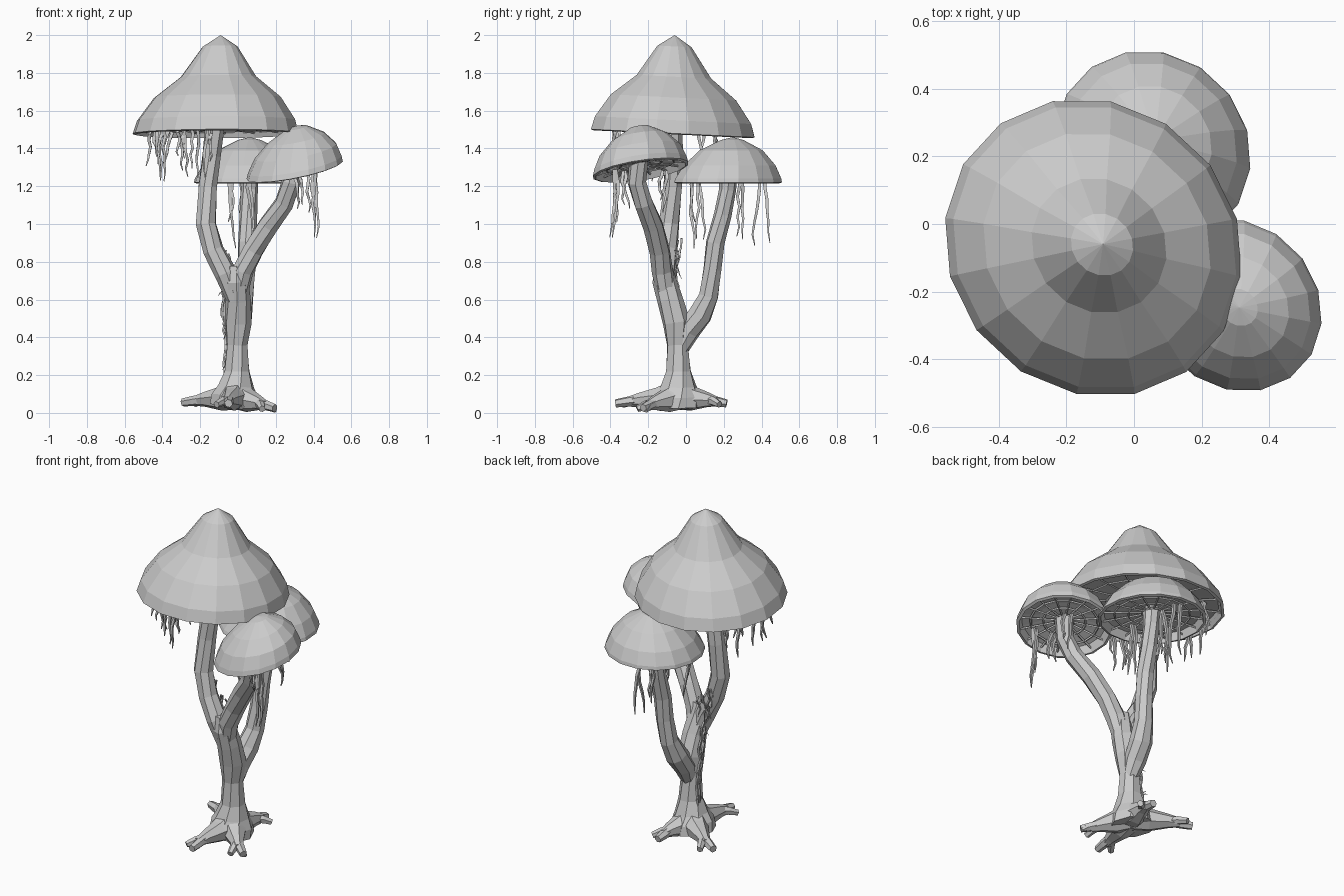
import bpy, bmesh, math, random
from mathutils import Vector

if "Cube" in bpy.data.objects:
    bpy.data.objects.remove(bpy.data.objects["Cube"])

random.seed(4)


def finish(name, bm):
    bmesh.ops.recalc_face_normals(bm, faces=bm.faces)
    me = bpy.data.meshes.new(name)
    bm.to_mesh(me)
    bm.free()
    ob = bpy.data.objects.new(name, me)
    bpy.context.collection.objects.link(ob)
    return ob


def add_tube(bm, pts, radii, sides=8, twist=0.0):
    """Sweep a tapering polygon along a path of points."""
    pts = [Vector(p) for p in pts]
    u = None
    prev = None
    for i, p in enumerate(pts):
        t = (pts[min(i + 1, len(pts) - 1)] - pts[max(i - 1, 0)]).normalized()
        if u is None:
            u = t.orthogonal()
        u = (u - t * u.dot(t)).normalized()
        v = t.cross(u)
        ring = []
        for k in range(sides):
            a = math.tau * k / sides + twist * i
            ring.append(bm.verts.new(p + (u * math.cos(a) + v * math.sin(a)) * radii[i]))
        if prev:
            for k in range(sides):
                n = (k + 1) % sides
                bm.faces.new((prev[k], prev[n], ring[n], ring[k]))
        else:
            bm.faces.new(ring[::-1])
        prev = ring
    bm.faces.new(prev)


def lathe(profile, centre, slope, lean, oval, sides=16, start=-9):
    """Revolve (radius, height) points into a diagonal oval, then shear into a tilted cap."""
    bm = bmesh.new()
    prev = None
    for r, h in profile:
        count = 1 if r == 0 else sides
        ring = []
        for k in range(count):
            a = math.radians(start) + math.tau * k / sides
            p = r * math.cos(a - math.pi / 4) * oval[0]
            q = r * math.sin(a - math.pi / 4) * oval[1]
            x, y = (p - q) * math.sqrt(.5), (p + q) * math.sqrt(.5)
            z = h + slope[0] * x + slope[1] * y
            ring.append(bm.verts.new(Vector(centre) + Vector((x + lean[0] * h, y + lean[1] * h, z))))
        if prev:
            for k in range(sides):
                n = (k + 1) % sides
                loop = [prev[k % len(prev)], prev[n % len(prev)], ring[n % count], ring[k % count]]
                bm.faces.new(list(dict.fromkeys(loop)))
        prev = ring
    return bm


def mushroom_cap(name, centre, outer, slope, lean, oval):
    # Closed shell with a recessed underside
    r = outer[-1][0]
    under = [(r - 0.015, -0.005), (r - 0.03, 0.04), (r * 0.5, 0.055), (0, 0.06)]
    finish(name, lathe(outer + under, centre, slope, lean, oval))
    # Gill web of radial and ring struts
    web = [(r * f, 0.02 + 0.02 * (1 - f)) for f in (0.96, 0.70, 0.44, 0.2)]
    ob = finish(name + "_gill_web", lathe(web, centre, slope, lean, oval))
    mod = ob.modifiers.new("struts", "WIREFRAME")
    mod.thickness = 0.013


# Caps
mushroom_cap("large_cap", (-0.12, -0.07, 1.48),
             [(0, 0.52), (0.092, 0.46), (0.2, 0.30), (0.337, 0.19), (0.42, 0.07), (0.44, 0)],
             (0, -0.05), (0.055, 0.02), (.96, 1.045))
mushroom_cap("front_cap", (0.30, -0.24, 1.285),
             [(0, 0.235), (0.055, 0.225), (0.15, 0.17), (0.217, 0.10), (0.248, 0.03), (0.255, 0)],
             (0.21, 0.17), (0.05, -0.03), (.945, 1.06))
mushroom_cap("back_cap", (0.055, 0.222, 1.22),
             [(0, 0.24), (0.06, 0.225), (0.17, 0.17), (0.247, 0.09), (0.285, 0.02), (0.29, 0)],
             (0, 0.0), (0.03, 0.10), (.96, 1.045))

# Trunk and three limbs: each point is x, y, z, radius
stems = {
    "trunk": [(-.02, -.04, .035, .13), (-.015, -.04, .09, .125), (-.01, -.04, .14, .098),
              (-.005, -.04, .22, .07), (-.005, -.045, .36, .058), (0, -.05, .48, .074),
              (0, -.085, .60, .068), (-.01, -.115, .70, .064), (-.015, -.12, .78, .045)],
    "large_cap_limb": [(-.01, -.10, .60, .05), (-.065, -.11, .74, .06), (-.13, -.10, .86, .056),
                       (-.17, -.09, 1.0, .056), (-.16, -.07, 1.2, .052), (-.14, -.065, 1.36, .05),
                       (-.12, -.07, 1.54, .052)],
    "front_cap_limb": [(0, -.10, .62, .05), (.025, -.125, .75, .057), (.08, -.14, .86, .056),
                       (.16, -.175, .99, .056), (.245, -.225, 1.11, .052), (.28, -.26, 1.22, .05),
                       (.30, -.25, 1.34, .05)],
    "back_cap_limb": [(0, -.03, .34, .045), (0, .01, .43, .062), (.012, .075, .52, .065),
                      (.03, .12, .62, .054), (.045, .14, .76, .05), (.05, .155, .90, .05),
                      (.055, .195, 1.05, .047), (.06, .22, 1.18, .045), (.062, .225, 1.28, .05)],
}
for name, pts in stems.items():
    bm = bmesh.new()
    add_tube(bm, [p[:3] for p in pts], [p[3] for p in pts], 8, 0.12)
    finish(name, bm)

# Spreading roots, each forked into two stubby toes
for name, tip, z in (("front_root", (-.07, -.37), .05), ("right_root", (.18, -.24), .025),
                     ("back_root", (.06, .21), .05), ("left_root", (-.28, .17), .055)):
    bm = bmesh.new()
    base = Vector((-.01, -.04, .10))
    end = Vector((tip[0], tip[1], z))
    d = end - base
    side = Vector((-d.y, d.x, 0)).normalized()
    knee = base + d * 0.62
    add_tube(bm, [base, base + d * 0.32 - Vector((0, 0, .01)), knee, base + d * 0.8],
             [.085, .064, .04, .027], 7)
    add_tube(bm, [knee, base + d * 0.82 + side * .012, end + side * .02], [.03, .027, .022], 6)
    add_tube(bm, [knee, base + d * 0.78 - side * .025, base + d * 0.92 - side * .05 - Vector((0, 0, .01))],
             [.028, .024, .018], 6)
    finish(name, bm)

# Small downward spur that touches the ground
bm = bmesh.new()
add_tube(bm, [(.12, -.17, .05), (.17, -.20, .03), (.20, -.21, .008)], [.03, .02, .009], 6)
finish("root_spur", bm)


def strand(bm, x, y, top, length, r):
    n = 6
    pts = [(x, y, top)]
    for i in range(1, n + 1):
        x += random.uniform(-.013, .013)
        y += random.uniform(-.013, .013)
        pts.append((x, y, top - length * i / n))
    add_tube(bm, pts, [r, r * 1.1, r, r * .9, r * .8, r * .6, r * .25], 4)


def hanging(name, spots, top, longest, each=3, spread=.018):
    bm = bmesh.new()
    for x, y in spots:
        for i in range(each):
            strand(bm, x + random.uniform(-spread, spread), y + random.uniform(-spread, spread),
                   top, longest * random.uniform(.5, 1), .011)
    finish(name, bm)


# Hanging strands beneath the caps
hanging("large_cap_strands", [(-.45, -.06), (-.42, .08), (-.40, -.22), (-.36, .18), (-.31, -.30),
                              (-.28, -.12), (-.23, -.36), (-.15, -.38)], 1.51, .29, 2)
hanging("front_cap_strands", [(.40, -.37)], 1.29, .38, 3)
hanging("front_cap_short_strands", [(.31, -.34), (.38, -.12)], 1.28, .22, 2)
hanging("back_cap_strands", [(.02, .40), (-.04, .05), (.06, .05), (.03, .29)], 1.25, .41, 2)

# Creeper with fine hairs climbing the left side of the trunk
bm = bmesh.new()
guide = [Vector(p) for p in ((-.065, -.04, .10), (-.062, -.03, .25), (-.06, -.035, .40), (-.072, -.04, .52),
                             (-.07, -.06, .64), (-.10, -.06, .74), (-.13, -.05, .85), (-.14, -.04, .95))]
for s in range(5):
    off = Vector((random.uniform(-.008, .008), random.uniform(-.02, .03), 0))
    pts = []
    for a, b in zip(guide, guide[1:]):
        for f in (0, .33, .66):
            jitter = Vector([random.uniform(-.009, .009) for _ in range(3)])
            pts.append(a.lerp(b, f) + off + jitter)
    add_tube(bm, pts, [.007] * len(pts), 4)
    for p in pts[::3]:
        q = p + Vector((random.uniform(-.025, 0), random.uniform(-.015, .035), random.uniform(-.03, .02)))
        add_tube(bm, [p, (p + q) / 2 + Vector((0, 0, .006)), q], [.004, .003, .001], 3)
# Loose tendrils in the crotch between the limbs
for s in range(4):
    strand(bm, random.uniform(-.09, -.04), random.uniform(-.09, -.04), random.uniform(.80, .90), .15, .005)
finish("trunk_creeper", bm)
